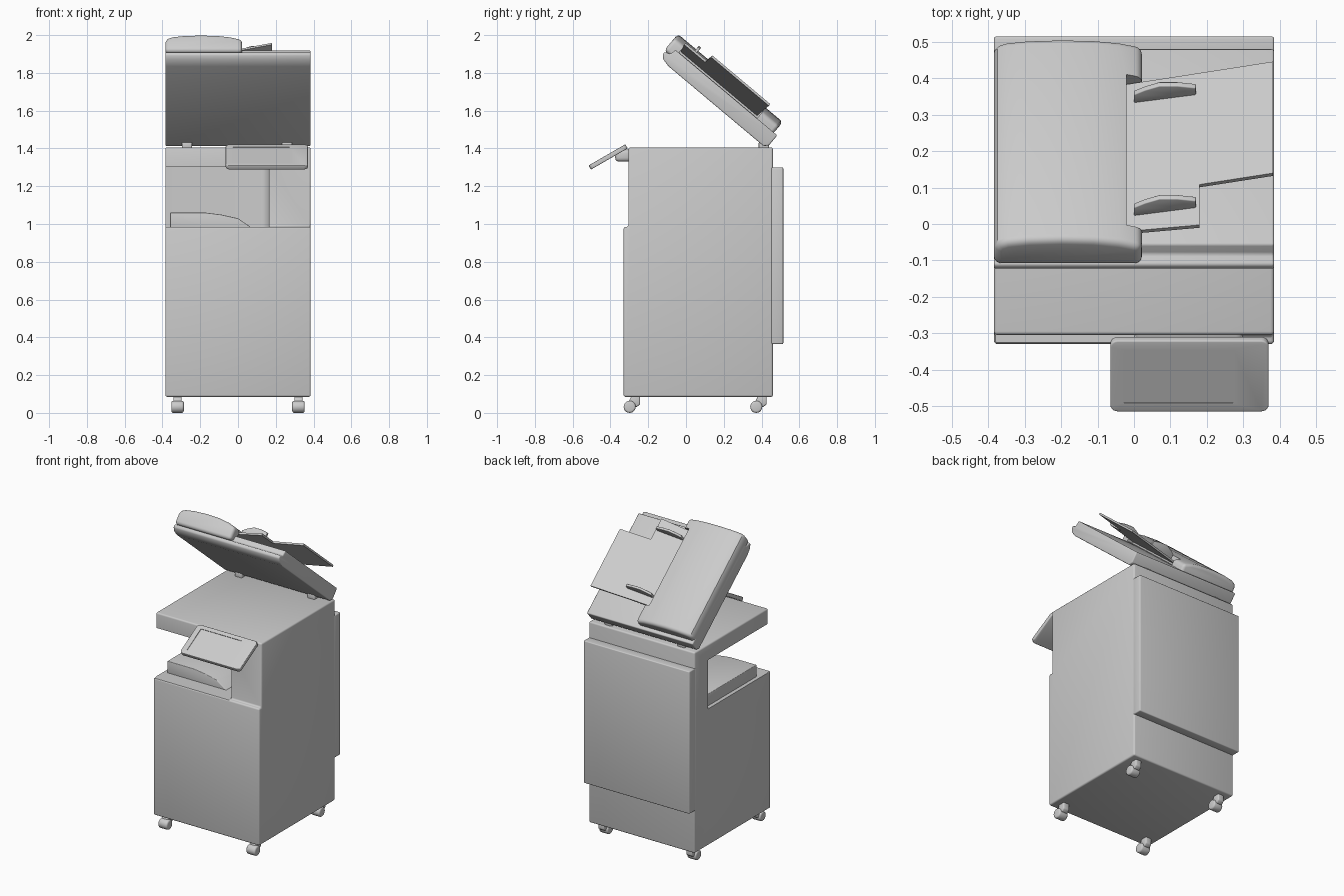
import bpy, bmesh, math
from mathutils import Matrix, Vector

if "Cube" in bpy.data.objects:
    bpy.data.objects.remove(bpy.data.objects["Cube"])

AXES = {'X': lambda p, t: (t, p[0], p[1]),
        'Y': lambda p, t: (p[0], t, p[1]),
        'Z': lambda p, t: (p[0], p[1], t)}


def bake(ob):
    """Apply all modifiers of an object."""
    dg = bpy.context.evaluated_depsgraph_get()
    me = bpy.data.meshes.new_from_object(ob.evaluated_get(dg))
    ob.modifiers.clear()
    ob.data = me


def smooth(ob):
    bpy.ops.object.select_all(action='DESELECT')
    ob.select_set(True)
    bpy.context.view_layer.objects.active = ob
    bpy.ops.object.shade_smooth_by_angle(angle=math.radians(35))


def prism(name, pts, axis, a, b, bevel=0.0, round_sides=0.0, segs=3, matrix=None):
    """Extrude an outline along an axis; round_sides rounds the long edges first."""
    bm = bmesh.new()
    lo = [bm.verts.new(AXES[axis](p, a)) for p in pts]
    hi = [bm.verts.new(AXES[axis](p, b)) for p in pts]
    n = len(pts)
    bm.faces.new(lo)
    bm.faces.new(hi)
    for i in range(n):
        bm.faces.new((lo[i], lo[(i + 1) % n], hi[(i + 1) % n], hi[i]))
    if round_sides:
        k = 'XYZ'.index(axis)
        es = [e for e in bm.edges if abs(e.verts[0].co[k] - e.verts[1].co[k]) > 1e-5]
        bmesh.ops.bevel(bm, geom=es, offset=round_sides, segments=5, profile=0.5, affect='EDGES')
    bmesh.ops.recalc_face_normals(bm, faces=bm.faces)
    me = bpy.data.meshes.new(name)
    bm.to_mesh(me)
    bm.free()
    ob = bpy.data.objects.new(name, me)
    bpy.context.collection.objects.link(ob)
    if bevel:
        m = ob.modifiers.new('bevel', 'BEVEL')
        m.width, m.segments, m.limit_method = bevel, segs, 'ANGLE'
        m.angle_limit = math.radians(40)
        bake(ob)
    if matrix:
        ob.data.transform(matrix)
    smooth(ob)
    return ob


def box(name, x, y, z, bevel=0.0, **kw):
    pts = [(x[0], y[0]), (x[1], y[0]), (x[1], y[1]), (x[0], y[1])]
    return prism(name, pts, 'Z', z[0], z[1], bevel, **kw)


def cut(ob, cutter):
    m = ob.modifiers.new('cut', 'BOOLEAN')
    m.operation, m.solver, m.object = 'DIFFERENCE', 'EXACT', cutter
    bake(ob)
    bpy.data.objects.remove(cutter)
    smooth(ob)


# Main cabinet with the paper output opening on the front left
body = prism('cabinet', [(-.33, .085), (.46, .085), (.46, 1.405), (-.305, 1.405),
                         (-.305, .985), (-.33, .985)], 'X', -.385, .385, bevel=.01)
cut(body, box('opening_cutter', (-.6, .165), (-.6, .32), (.983, 1.305), round_sides=.05))
box('rear_panel', (-.385, .385), (.45, .515), (.365, 1.30), .006)

# Sloped output tray inside the opening
prism('output_tray', [(-.36, .975), (-.36, 1.06), (-.17, 1.06), (-.09, 1.05), (0, 1.03), (.08, .975)],
      'Y', -.22, .315, bevel=.004)

# Tilted control panel with recessed screen, and its bracket
tilt = Matrix.Translation((.1525, -.4125, 1.355)) @ Matrix.Rotation(math.radians(30), 4, 'X')
panel = box('control_panel', (-.2175, .2175), (-.1125, .1125), (-.0125, .0125), .004,
            round_sides=.02, matrix=tilt)
cut(panel, box('screen_cutter', (-.18, .12), (-.085, .085), (.009, .05), matrix=tilt))
box('panel_bracket', (0, .3), (-.375, -.29), (1.33, 1.395), .02)

# Casters
for sx, side in ((-1, 'left'), (1, 'right')):
    for y, end in ((-.298, 'front'), (.372, 'rear')):
        circle = [(y + .032 * math.cos(i * math.pi / 10), .032 + .032 * math.sin(i * math.pi / 10))
                  for i in range(20)]
        prism(f'{end}_{side}_caster_wheel', circle, 'X', sx * .32 - .033, sx * .32 + .033, bevel=.01)
        prism(f'{end}_{side}_caster_fork',
              [(y - .01, .05), (y + .035, .03), (y + .055, .045), (y + .055, .09), (y + .01, .09)],
              'X', sx * .32 - .022, sx * .32 + .022, bevel=.007)

# Lid parts share a frame hinged at the rear: local y runs to the rear, z out of the lid
LID = Matrix.Translation((0, .41, 1.413)) @ Matrix.Rotation(math.radians(-40), 4, 'X')
prism('lid', [(.02, .02), (0, 0), (-.655, 0), (-.70, .01), (-.72, .028), (-.72, .046),
              (-.69, .056), (-.683, .09), (.02, .09)], 'X', -.385, .385, bevel=.007, matrix=LID)

# Document feeder hump, cut away on its right for the paper slot
feeder = prism('document_feeder', [(-.385, .05), (-.385, .118), (-.375, .138), (-.35, .15), (-.29, .159),
                                   (-.2, .163), (-.11, .16), (-.04, .15), (.022, .132), (.022, .05)],
               'Y', -.728, -.003, bevel=.02, segs=4, matrix=LID)
cut(feeder, box('slot_cutter', (-.02, .2), (-.66, -.12), (.092, .3), matrix=LID))

# Document tray rises toward the right, narrower past its middle
slope = Matrix.Identity(4)
slope[2][0] = .2
TRAY = LID @ Matrix.Translation((0, 0, .105)) @ slope
prism('document_tray', [(-.05, -.655), (.18, -.667), (.18, -.522), (.382, -.515), (.382, -.115), (-.05, -.13)],
      'Z', 0, .012, matrix=TRAY)

# Paper guides
for u, label in ((.595, 'front'), (.19, 'rear')):
    prism(f'{label}_paper_guide', [(0, .005), (0, .045), (.03, .058), (.07, .068), (.12, .058),
                                   (.17, .04), (.17, .005)], 'Y', -u - .008, -u + .008,
          bevel=.003, matrix=TRAY)

# Hinges
for x, side in ((-.27, 'left'), (.26, 'right')):
    box(f'{side}_hinge', (x - .027, x + .027), (.385, .44), (1.395, 1.435), .008)
